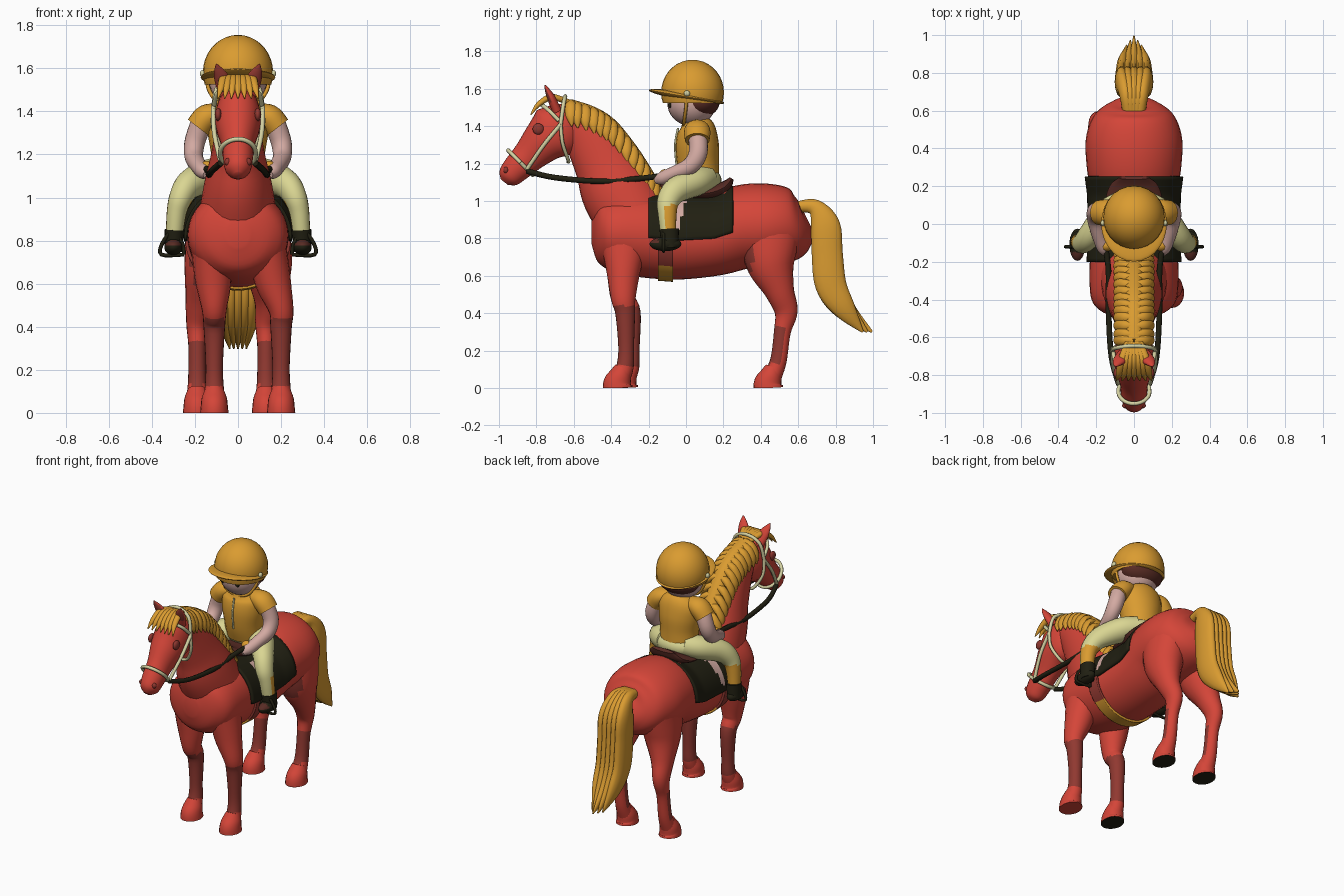
import bpy, bmesh, math
from mathutils import Vector

cube = bpy.data.objects.get("Cube")
if cube:
    bpy.data.objects.remove(cube, do_unlink=True)


def make_material(name, red, green, blue):
    mat = bpy.data.materials.new(name)
    mat.use_nodes = True
    colour = (red, green, blue, 1)
    mat.diffuse_color = colour
    mat.node_tree.nodes["Principled BSDF"].inputs["Base Color"].default_value = colour
    return mat


RED = make_material("coat red", .66, .06, .04)
DARK = make_material("shadow red", .28, .04, .03)
GOLD = make_material("golden orange", .7, .33, .03)
CREAM = make_material("cream", .7, .67, .29)
STRAP = make_material("pale strap", .66, .64, .36)
BLACK = make_material("near black", .015, .014, .006)
SKIN = make_material("skin", .65, .4, .36)
BROWN = make_material("dark brown", .1, .025, .018)


def finish(name, bm, mats, rule=None):
    """Turn a bmesh into a smooth object; rule picks the material slot of a face."""
    bmesh.ops.recalc_face_normals(bm, faces=bm.faces)
    bm.normal_update()
    for face in bm.faces:
        face.smooth = True
        if rule:
            face.material_index = int(rule(face.calc_center_median(), face.normal))
    mesh = bpy.data.meshes.new(name)
    bm.to_mesh(mesh)
    bm.free()
    mesh.set_sharp_from_angle(angle=math.radians(50))
    for mat in mats:
        mesh.materials.append(mat)
    obj = bpy.data.objects.new(name, mesh)
    bpy.context.collection.objects.link(obj)
    return obj


def spline(rows, steps=5):
    """Smooth curve through rows of numbers."""
    out = []
    for i in range(len(rows) - 1):
        a, b, c, d = (rows[max(i - 1, 0)], rows[i], rows[i + 1], rows[min(i + 2, len(rows) - 1)])
        for k in range(steps):
            t = k / steps
            out.append([q + t / 2 * (r - p + t * (2 * p - 5 * q + 4 * r - s + t * (3 * (q - r) + s - p)))
                        for p, q, r, s in zip(a, b, c, d)])
    return out + [list(rows[-1])]


def loft(name, rows, mats, rule=None, side=(1, 0, 0), sides=20):
    """Skin elliptical rings along rows of x, y, z, side radius, depth radius."""
    rows = spline(rows)
    bm = bmesh.new()
    rings = []
    for i, (x, y, z, wide, deep) in enumerate(rows):
        ahead = Vector(rows[min(i + 1, len(rows) - 1)][:3])
        tangent = (ahead - Vector(rows[max(i - 1, 0)][:3])).normalized()
        u = Vector(side)
        u = (u - tangent * u.dot(tangent)).normalized()
        v = tangent.cross(u)
        ring = []
        for k in range(sides):
            a = math.tau * k / sides
            p = Vector((x, y, z)) + u * max(wide, .002) * math.cos(a) + v * max(deep, .002) * math.sin(a)
            p.z = max(p.z, 0)
            ring.append(bm.verts.new(p))
        rings.append(ring)
    for low, high in zip(rings, rings[1:]):
        for k in range(sides):
            n = (k + 1) % sides
            bm.faces.new((low[k], low[n], high[n], high[k]))
    bm.faces.new(rings[0])
    bm.faces.new(rings[-1])
    return finish(name, bm, mats, rule)


def tube(name, points, radius, mat, side=(1, 0, 0)):
    return loft(name, [(*p, radius, radius) for p in points], [mat], side=side, sides=8)


def ball(name, centre, size, mats, rule=None, tilt=0, cut=None):
    """Ellipsoid, optionally tilted about x and cut off below a height."""
    bm = bmesh.new()
    bmesh.ops.create_uvsphere(bm, u_segments=28, v_segments=18, radius=1)
    bmesh.ops.scale(bm, vec=size, verts=bm.verts)
    c, s = math.cos(tilt), math.sin(tilt)
    for v in bm.verts:
        x, y, z = v.co
        v.co = Vector((x, y * c - z * s, y * s + z * c)) + Vector(centre)
    if cut:
        bmesh.ops.bisect_plane(bm, geom=bm.verts[:] + bm.edges[:] + bm.faces[:],
                               plane_co=(0, 0, cut), plane_no=(0, 0, -1), clear_outer=True)
    return finish(name, bm, mats, rule)


# Horse barrel: y, centre height, half width, half height
barrel = [(-.505, .83, .05, .06), (-.47, .83, .16, .16), (-.4, .83, .225, .2), (-.25, .82, .235, .225),
          (-.05, .8, .228, .22), (.15, .81, .23, .21), (.3, .86, .25, .225), (.45, .87, .255, .222),
          (.57, .87, .215, .19), (.63, .88, .14, .13), (.655, .89, .05, .05)]
loft("horse_body", [(0, *row) for row in barrel], [RED], sides=32)
loft("neck", [(0, -.25, .86, .19, .2), (0, -.36, 1.05, .16, .2), (0, -.43, 1.2, .125, .17),
              (0, -.52, 1.35, .1, .14), (0, -.63, 1.45, .08, .09)], [RED], sides=28)
loft("horse_head", [(0, -.6, 1.48, .05, .04), (0, -.63, 1.45, .085, .1), (0, -.69, 1.38, .105, .15),
                    (0, -.76, 1.32, .1, .12), (0, -.84, 1.24, .075, .09), (0, -.91, 1.17, .068, .075),
                    (0, -.95, 1.125, .055, .06), (0, -.97, 1.1, .02, .025)], [RED], sides=28)


def dark_shin(c, n):
    return .12 < c.z < .44


def dark_hock(c, n):
    return (.13 < c.z < .33 and n.y < .3) or (c.z > .6 and c.y < .36)


# Legs and hooves; the stance is shifted slightly sideways
for label, s, front_x, rear_x, lag in (("left", 1, .2, .13, 0), ("right", -1, -.11, -.19, .03)):
    fx, rx = front_x, rear_x
    loft(label + "_front_leg", [(s * .13, -.33, .8, .09, .13), (s * .06 + fx * .5, -.335, .62, .085, .09),
         (fx, -.335, .48, .058, .066), (fx, -.325 + lag, .4, .05, .053), (fx, -.32 + lag, .22, .04, .042),
         (fx, -.325 + lag, .12, .044, .046), (fx, -.345 + lag, .06, .05, .05)], [RED, DARK], dark_shin)
    loft(label + "_rear_leg", [(s * .13, .45, .88, .11, .17), (s * .14, .45, .68, .11, .135),
         (s * .08 + rx * .5, .5, .52, .07, .08), (rx, .535, .41, .05, .062), (rx, .515, .3, .04, .045),
         (rx, .495, .15, .042, .044), (rx, .465, .07, .05, .05)], [RED, DARK], dark_hock)
    for part, x, y in (("front", fx, -.335 + lag), ("rear", rx, .47)):
        loft(f"{label}_{part}_hoof", [(x, y, .11, .043, .045), (x, y - .015, .07, .058, .06),
             (x, y - .03, .03, .063, .075), (x, y - .03, 0, .066, .08)],
             [RED, BLACK], lambda c, n: n.z < -.9)

# Tail as a bundle of overlapping locks
for k in range(-2, 3):
    x = k * .032
    loft("tail_lock", [(x * .5, .6, .97, .03, .03), (x * .7, .69, .965, .034, .045), (x, .745, .87, .036, .08),
         (x, .755, .72, .038, .085), (x, .775, .55, .036, .085), (x * .9, .85, .42, .03, .06),
         (x * .6, .995 - abs(k) * .025, .3, .004, .006)], [GOLD], sides=14)

# Mane with a crest core and side locks
crest = [(-.62, 1.51), (-.5, 1.47), (-.4, 1.405), (-.29, 1.27), (-.2, 1.13), (-.14, 1.03)]
loft("mane_core", [(0, y, z, .05, .035) for y, z in crest], [GOLD])
for y, z in spline(crest, 3):
    for s in (-1, 1):
        loft("mane_lock", [(0, y, z + .015, .02, .02), (s * .055, y + .005, z, .03, .022),
             (s * .09, y + .005, z - .055, .028, .018), (s * .1, y + .01, z - .11, .004, .004)],
             [GOLD], side=(0, 1, 0), sides=10)
for k in range(-3, 4):
    x = k * .026
    loft("forelock_lock", [(x * .4, -.63, 1.53, .02, .015), (x * .8, -.72, 1.555, .022, .018),
         (x, -.79, 1.515, .018, .014), (x * 1.2, -.83, 1.46, .003, .003)], [GOLD], sides=10)


def shell(name, y0, y1, start, end, gap, mats, rule=None):
    """Sheet wrapped around the barrel between two lengths and two angles."""
    bm = bmesh.new()
    grid = []
    for i in range(25):
        y = y0 + (y1 - y0) * i / 24
        for a, b in zip(barrel, barrel[1:]):
            if a[0] <= y <= b[0]:
                t = (y - a[0]) / (b[0] - a[0])
                zc, w, h = (p + (q - p) * t for p, q in zip(a[1:], b[1:]))
        row = []
        for k in range(41):
            a = start + (end - start) * k / 40
            row.append(bm.verts.new(((w + gap) * math.cos(a), y, zc + (h + gap) * math.sin(a))))
        grid.append(row)
    for a, b in zip(grid, grid[1:]):
        for k in range(40):
            bm.faces.new((a[k], a[k + 1], b[k + 1], b[k]))
    obj = finish(name, bm, mats, rule)
    obj.modifiers.new("thickness", "SOLIDIFY").thickness = .015


# Tack: cloth with pale flap, girth, saddle
shell("saddle_cloth", -.2, .25, -.05, math.pi + .05, .018, [BLACK, SKIN],
      lambda c, n: .82 < c.z < 1 and -.07 < c.y < -.05 + (c.z - .8) * .25)
shell("girth", -.15, -.07, math.pi, math.tau, .014, [DARK, GOLD], lambda c, n: c.z < .65)
loft("saddle", [(0, -.14, 1.1, .05, .02), (0, -.06, 1.05, .11, .03), (0, .1, 1.04, .15, .035),
                (0, .2, 1.07, .13, .035), (0, .245, 1.12, .08, .012)], [BROWN])

# Bridle noseband and straps
band = [math.tau * k / 16 for k in range(17)]
tube("noseband", [(.083 * math.cos(a), -.885 - .066 * math.sin(a), 1.205 + .066 * math.sin(a))
                  for a in band], .011, STRAP, side=(.3, .7, .7))
tube("browband", [(-.11, -.68, 1.43), (-.09, -.74, 1.49), (0, -.78, 1.52), (.09, -.74, 1.49),
                  (.11, -.68, 1.43)], .011, STRAP, side=(0, 0, 1))
tube("headstall", [(-.115, -.67, 1.41), (-.09, -.655, 1.52), (0, -.645, 1.56), (.09, -.655, 1.52),
                   (.115, -.67, 1.41)], .011, STRAP, side=(0, 1, 0))

for label, s in (("left", 1), ("right", -1)):
    # Horse face details
    loft(label + "_ear", [(s * .06, -.69, 1.48, .03, .025), (s * .075, -.72, 1.55, .035, .022),
         (s * .09, -.74, 1.59, .022, .014), (s * .1, -.755, 1.62, .003, .003)],
         [RED, DARK], lambda c, n: n.y < -.5 and c.z > 1.52)
    ball(label + "_horse_eye", (s * .092, -.79, 1.385), (.016, .03, .03), [DARK])
    ball(label + "_nostril", (s * .045, -.962, 1.165), (.018, .014, .018), [DARK])
    # Bridle sides and rein
    tube(label + "_cheek_strap", [(s * .115, -.67, 1.41), (s * .11, -.76, 1.3), (s * .082, -.85, 1.17)], .011, STRAP)
    tube(label + "_throat_strap", [(s * .115, -.67, 1.41), (s * .112, -.66, 1.31), (s * .06, -.63, 1.22),
                                   (0, -.63, 1.21)], .01, STRAP, side=(0, 1, 0))
    tube(label + "_rein", [(s * .08, -.85, 1.16), (s * .12, -.7, 1.125), (s * .135, -.45, 1.105),
                           (s * .135, -.25, 1.12), (s * .15, -.13, 1.135)], .015, BLACK)
    # Rider limbs
    loft(label + "_sleeve", [(s * .07, .06, 1.39, .05, .04), (s * .14, .06, 1.375, .07, .06),
         (s * .185, .06, 1.325, .066, .06)], [GOLD], side=(0, 1, 0))
    loft(label + "_arm", [(s * .165, .06, 1.36, .05, .05), (s * .2, .065, 1.26, .048, .05),
         (s * .205, .025, 1.19, .043, .046), (s * .185, -.06, 1.15, .038, .038),
         (s * .16, -.13, 1.12, .035, .035), (s * .15, -.165, 1.105, .012, .015)], [SKIN])
    ball(label + "_cuff", (s * .145, -.115, 1.135), (.034, .03, .035), [GOLD])
    loft(label + "_leg", [(s * .06, .11, 1.12, .07, .07), (s * .14, .05, 1.1, .08, .075),
         (s * .225, -.05, 1.06, .065, .07), (s * .265, -.095, 1, .055, .06),
         (s * .285, -.1, .93, .046, .05), (s * .295, -.095, .83, .04, .042)],
         [CREAM, GOLD], lambda c, n: c.z < .98 and n.y > -.35)
    loft(label + "_ankle", [(s * .295, -.09, .85, .046, .052), (s * .3, -.085, .75, .04, .045)], [BLACK])
    ball(label + "_boot", (s * .3, -.11, .77), (.042, .085, .038), [BLACK, BROWN],
         lambda c, n: c.y < -.15 and n.z > .2)
    tube(label + "_stirrup", [(s * .25, -.12, .735), (s * .355, -.12, .735), (s * .35, -.12, .79),
                              (s * .305, -.12, .84), (s * .26, -.12, .79), (s * .25, -.12, .735)],
         .009, BLACK, side=(0, 1, 0))
    ball(label + "_rider_eye", (s * .055, -.085, 1.515), (.014, .01, .018), [BLACK])
    tube(label + "_chin_strap", [(s * .145, .005, 1.57), (s * .135, 0, 1.5), (s * .08, -.01, 1.425),
                                 (0, -.015, 1.4)], .009, GOLD, side=(0, 1, 0))
    ball(label + "_helmet_button", (s * .165, .005, 1.575), (.012, .016, .016), [STRAP])

# Rider torso, head and helmet
ball("hips", (0, .09, 1.11), (.15, .1, .075), [CREAM])
loft("shirt", [(0, .08, 1.11, .125, .1), (0, .065, 1.2, .125, .112), (0, .06, 1.3, .14, .116),
               (0, .06, 1.38, .135, .1), (0, .05, 1.43, .075, .07), (0, .05, 1.45, .04, .04)], [GOLD])
tube("shirt_placket", [(0, -.05, 1.19), (0, -.058, 1.3), (0, -.042, 1.39)], .006, STRAP)
ball("rider_head", (0, .03, 1.525), (.13, .13, .125), [SKIN])
ball("hair", (0, .075, 1.53), (.14, .105, .085), [BROWN])
ball("helmet", (0, .035, 1.58), (.163, .168, .175), [GOLD], cut=1.525)
ball("helmet_brim", (0, .003, 1.558), (.174, .205, .022), [GOLD], tilt=-.17)
